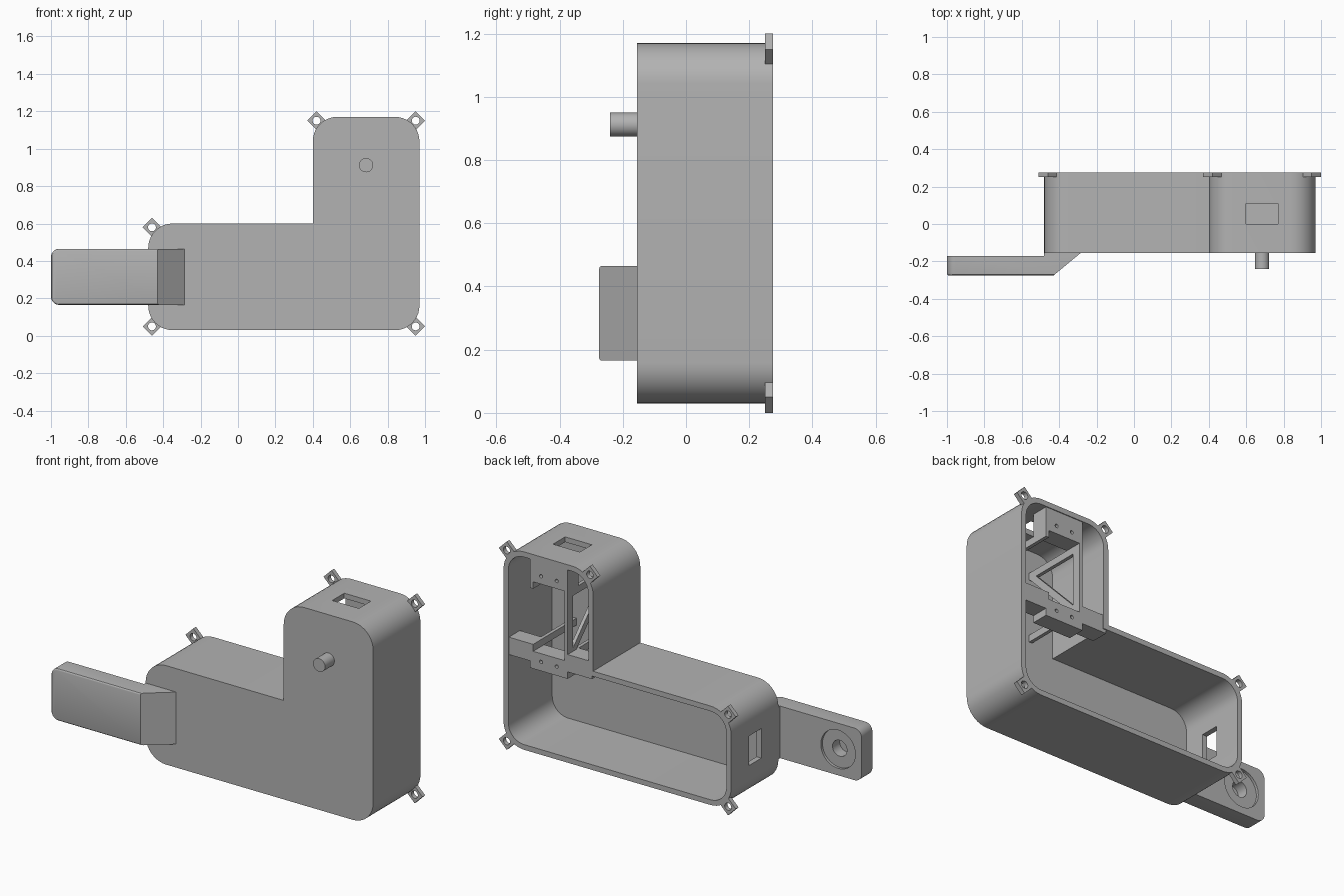
import bpy, bmesh, math
from mathutils import Vector

if "Cube" in bpy.data.objects:
    bpy.data.objects.remove(bpy.data.objects["Cube"])

grey = bpy.data.materials.new("plain_grey")
grey.use_nodes = True
tone = (0.45, 0.45, 0.45, 1)
grey.diffuse_color = tone
grey.node_tree.nodes["Principled BSDF"].inputs["Base Color"].default_value = tone

FRONT, BACK, WALL = -0.155, 0.275, 0.03


def finish(name, bm):
    bmesh.ops.recalc_face_normals(bm, faces=bm.faces)
    mesh = bpy.data.meshes.new(name)
    bm.to_mesh(mesh)
    bm.free()
    mesh.materials.append(grey)
    ob = bpy.data.objects.new(name, mesh)
    bpy.context.collection.objects.link(ob)
    return ob


def activate(ob):
    bpy.ops.object.select_all(action='DESELECT')
    ob.select_set(True)
    bpy.context.view_layer.objects.active = ob


def smooth(ob):
    activate(ob)
    bpy.ops.object.shade_smooth_by_angle(angle=math.radians(30))


def rounded(corners, segments=10):
    """Outline from (x, z, radius) corners; radius 0 stays sharp."""
    out = []
    for i, (x, z, r) in enumerate(corners):
        p = Vector((x, z))
        if not r:
            out.append(p)
            continue
        a = (Vector(corners[i - 1][:2]) - p).normalized() * r
        b = (Vector(corners[(i + 1) % len(corners)][:2]) - p).normalized() * r
        for k in range(segments + 1):
            t = k / segments * math.pi / 2
            out.append(p + a * (1 - math.sin(t)) + b * (1 - math.cos(t)))
    return out


def prism(name, outline, y0, y1):
    """Extrude an x-z outline from y0 to y1."""
    bm = bmesh.new()
    face = bm.faces.new([bm.verts.new((x, y0, z)) for x, z in outline])
    new = bmesh.ops.extrude_face_region(bm, geom=[face])["geom"]
    bmesh.ops.translate(bm, vec=(0, y1 - y0, 0),
                        verts=[v for v in new if isinstance(v, bmesh.types.BMVert)])
    return finish(name, bm)


def box(name, x0, x1, y0, y1, z0, z1):
    return prism(name, [(x0, z0), (x1, z0), (x1, z1), (x0, z1)], y0, y1)


def rod(name, x, z, r, y0, y1, n=32):
    ring = [(x + r * math.cos(i * math.tau / n), z + r * math.sin(i * math.tau / n))
            for i in range(n)]
    return prism(name, ring, y0, y1)


def cut(ob, *cutters):
    for c in cutters:
        activate(ob)
        mod = ob.modifiers.new("cut", 'BOOLEAN')
        mod.operation, mod.solver, mod.object = 'DIFFERENCE', 'EXACT', c
        bpy.ops.object.modifier_apply(modifier=mod.name)
        bpy.data.objects.remove(c)


def l_shape(d, r):
    return rounded([(-0.48 + d, 0.03 + d, r), (0.97 - d, 0.03 + d, r),
                    (0.97 - d, 1.17 - d, r), (0.4 + d, 1.17 - d, r),
                    (0.4 + d, 0.6 - d, 0), (-0.48 + d, 0.6 - d, r)])


# Open-backed housing with cable windows in the top and the end wall
housing = prism("housing", l_shape(0, 0.13), FRONT, BACK)
cut(housing,
    prism("cavity", l_shape(WALL, 0.1), FRONT + WALL, BACK + 0.1),
    box("top_window", 0.6, 0.77, 0, 0.11, 1.1, 1.25),
    box("end_window", -0.55, -0.4, 0, 0.11, 0.23, 0.4))
smooth(housing)

# Diamond screw tabs on the back rim
for i, (x, z) in enumerate([(-0.46, 0.05), (0.95, 0.05), (0.95, 1.15),
                            (0.42, 1.15), (-0.46, 0.58)]):
    h = 0.05
    tab = prism(f"screw_tab_{i + 1}", [(x - h, z), (x, z - h), (x + h, z), (x, z + h)],
                0.25, BACK)
    cut(tab, rod("hole", x, z, 0.021, 0.2, 0.3))
    smooth(tab)

# Drive pin on the front
smooth(rod("drive_pin", 0.685, 0.912, 0.038, -0.24, FRONT + 0.01))

# Side arm with ramped root
bm = bmesh.new()
plan = [(-1, -0.275), (-0.43, -0.275), (-0.285, FRONT), (-0.285, -0.14),
        (-0.48, -0.14), (-0.48, -0.17), (-1, -0.17)]
face = bm.faces.new([bm.verts.new((x, y, 0.165)) for x, y in plan])
new = bmesh.ops.extrude_face_region(bm, geom=[face])["geom"]
bmesh.ops.translate(bm, vec=(0, 0, 0.3),
                    verts=[v for v in new if isinstance(v, bmesh.types.BMVert)])
bmesh.ops.recalc_face_normals(bm, faces=bm.faces)
tips = [e for e in bm.edges if all(v.co.x < -0.99 for v in e.verts)
        and abs(e.verts[0].co.y - e.verts[1].co.y) > 0.05]
bmesh.ops.bevel(bm, geom=tips, offset=0.045, segments=8, profile=0.5, affect='EDGES')
rims = [e for e in bm.edges if all(v.co.y < -0.27 for v in e.verts)
        and e.calc_face_angle(0) > 1]
bmesh.ops.bevel(bm, geom=rims, offset=0.01, segments=3, profile=0.5, affect='EDGES')
arm = finish("side_arm", bm)
cut(arm, rod("dish", -0.85, 0.315, 0.11, -0.185, -0.1, 48),
    rod("socket", -0.85, 0.315, 0.046, -0.25, -0.1))
smooth(arm)

# Motor mount: notched upper plate and lower crossbar plate with screw holes
MID, HALF, LIP = 0.685, 0.12, 0.02
L, R = MID - HALF, MID + HALF
upper = prism("upper_mount", [(L, 1.15), (L, 0.97), (L + LIP, 0.97), (L + LIP, 1.01),
                              (R - LIP, 1.01), (R - LIP, 0.97), (R, 0.97), (R, 1.15)],
              0.17, 0.27)
lower = prism("lower_mount", [(0.41, 0.65), (0.41, 0.55), (L, 0.55), (L, 0.51),
                              (R, 0.51), (R, 0.55), (0.96, 0.55), (0.96, 0.65),
                              (R - LIP, 0.65), (R - LIP, 0.61), (L + LIP, 0.61),
                              (L + LIP, 0.65)], 0.17, 0.27)
for plate, z in ((upper, 1.055), (lower, 0.562)):
    cut(plate, *[rod("hole", MID + s * 0.05, z, 0.01, 0.1, 0.3, 16) for s in (-1, 1)])

# Rails from the mount to the front wall
for side, x in (("right", L), ("left", R - LIP)):
    for level, z in (("upper", 0.97), ("lower", 0.61)):
        box(f"{level}_{side}_rail", x, x + LIP, FRONT + 0.01, 0.2, z, z + 0.04)

# Post and diagonal brace between the right rails
box("brace_post", L, L + LIP, 0.22, 0.27, 0.63, 0.99)
bm = bmesh.new()
strip = [(0.26, 0.63), (0.21, 0.63), (-0.14, 0.99), (-0.09, 0.99)]
face = bm.faces.new([bm.verts.new((L, y, z)) for y, z in strip])
new = bmesh.ops.extrude_face_region(bm, geom=[face])["geom"]
bmesh.ops.translate(bm, vec=(LIP, 0, 0),
                    verts=[v for v in new if isinstance(v, bmesh.types.BMVert)])
finish("diagonal_brace", bm)
